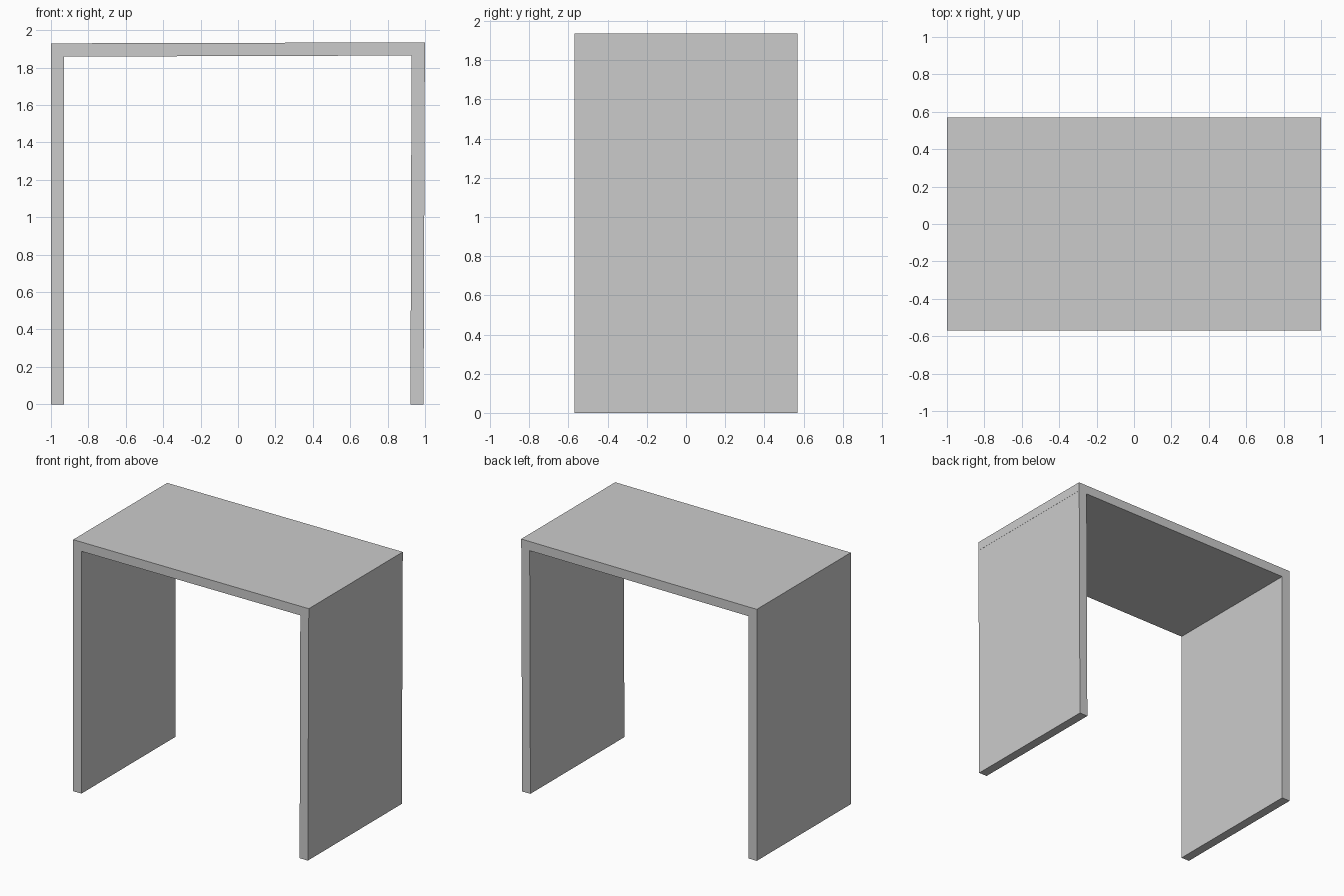
import bpy, bmesh

if "Cube" in bpy.data.objects:
    bpy.data.objects.remove(bpy.data.objects["Cube"])

HALF_DEPTH = 0.57


def panel(name, profile):
    """Extrude an (x, z) outline along y into a flat board."""
    bm = bmesh.new()
    face = bm.faces.new([bm.verts.new((x, -HALF_DEPTH, z)) for x, z in profile])
    ext = bmesh.ops.extrude_face_region(bm, geom=[face])
    verts = [v for v in ext["geom"] if isinstance(v, bmesh.types.BMVert)]
    bmesh.ops.translate(bm, verts=verts, vec=(0, 2 * HALF_DEPTH, 0))
    bmesh.ops.recalc_face_normals(bm, faces=bm.faces)
    mesh = bpy.data.meshes.new(name)
    bm.to_mesh(mesh)
    bm.free()
    obj = bpy.data.objects.new(name, mesh)
    bpy.context.collection.objects.link(obj)
    return obj


# Left side board runs the full height
panel("left_side", [(-1, 0), (-0.93, 0), (-0.93, 1.93), (-1, 1.93)])
# Top board butts against the left side and rests on the right, rising very slightly
panel("top_board", [(-0.93, 1.859), (1, 1.865), (1, 1.935), (-0.93, 1.93)])
# Right side board leans in slightly towards the floor
panel("right_side", [(0.922, 0), (0.992, 0), (0.999, 1.865), (0.928, 1.865)])
